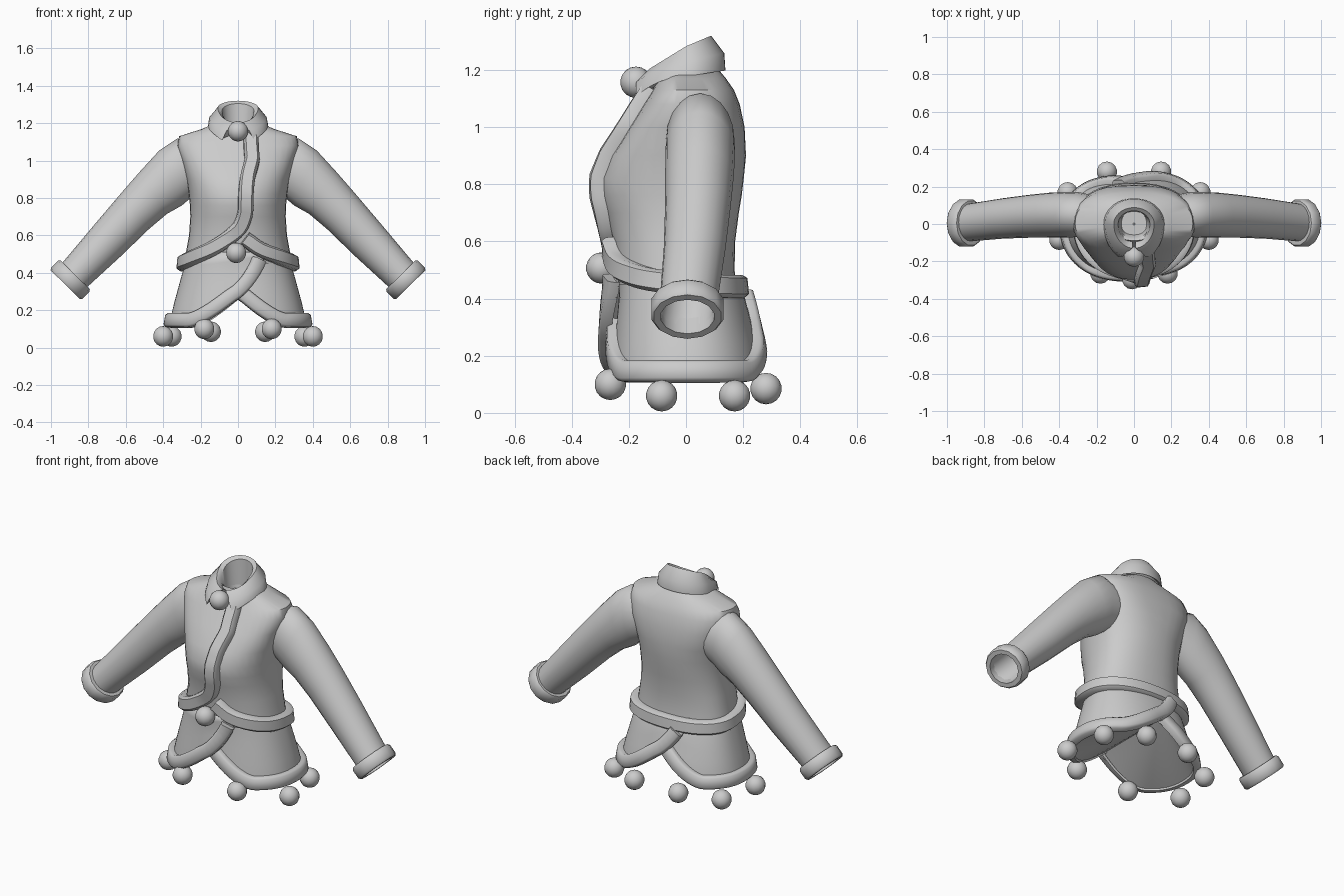
import bpy, bmesh, math
from mathutils import Vector

cube = bpy.data.objects.get("Cube")
if cube:
    bpy.data.objects.remove(cube, do_unlink=True)

cloth = bpy.data.materials.new("grey_cloth")
cloth.use_nodes = True
GREY = (0.6, 0.6, 0.6, 1)
cloth.diffuse_color = GREY
cloth.node_tree.nodes["Principled BSDF"].inputs["Base Color"].default_value = GREY


def finish(obj, angle=50):
    obj.data.materials.append(cloth)
    bpy.ops.object.select_all(action='DESELECT')
    obj.select_set(True)
    bpy.context.view_layer.objects.active = obj
    bpy.ops.object.shade_smooth_by_angle(angle=math.radians(angle))
    return obj


def loft(name, rows, wrap=True, loop=False, caps=False):
    """Skin a list of point rows; wrap closes each row, loop joins last to first."""
    bm = bmesh.new()
    grid = [[bm.verts.new(p) for p in row] for row in rows]
    n, m = len(grid), len(grid[0])
    for i in range(n if loop else n - 1):
        for j in range(m if wrap else m - 1):
            a, b, k = grid[i], grid[(i + 1) % n], (j + 1) % m
            bm.faces.new((a[j], b[j], b[k], a[k]))
    if caps:
        bm.faces.new(grid[0])
        bm.faces.new(grid[-1])
    if caps or loop:
        bmesh.ops.recalc_face_normals(bm, faces=bm.faces)
    mesh = bpy.data.meshes.new(name)
    bm.to_mesh(mesh)
    bm.free()
    obj = bpy.data.objects.new(name, mesh)
    bpy.context.collection.objects.link(obj)
    return finish(obj)


def band(name, frames, width, thick, shift=0.0, loop=False):
    """Padded trim with a rounded section along (point, normal, side) frames."""
    h = width / 2
    section = [(-h, -0.012), (-h, 0.6 * thick), (-0.7 * h, thick),
               (0.7 * h, thick), (h, 0.6 * thick), (h, -0.012)]
    rows = [[p + s * (u + shift) + n * v for u, v in section] for p, n, s in frames]
    loft(name, rows, loop=loop, caps=not loop)


# Profiles: height, half width, front depth, back depth
TORSO = [(0.45, .285, .245, .175), (0.5, .28, .25, .17), (0.6, .262, .255, .172),
         (0.7, .255, .28, .185), (.76, .257, .296, .195), (0.82, .263, .298, .202),
         (0.9, .275, .265, .21), (1.0, .30, .20, .205), (1.08, .325, .15, .188),
         (1.13, .315, .118, .168), (1.17, .19, .096, .14), (1.2, .125, .088, .115)]
SKIRT = [(0.1, .37, .275, .26), (0.2, .352, .268, .247),
         (0.42, .292, .247, .187), (0.52, .258, .25, .13)]


def oval(w, f, b, z, deg):
    """Squared oval with separate front and back depths, squarest at the shoulders."""
    power = 0.88 - 0.18 * max(0, 1 - abs(z - 1.0) / 0.17)
    c, s = math.cos(math.radians(deg)), math.sin(math.radians(deg))
    c, s = [math.copysign(abs(v) ** power, v) for v in (c, s)]
    return Vector((w * c, (b if s > 0 else f) * s, z))


def surface(profile, deg, z, out=0.0):
    lo, hi = profile[0], profile[1]
    for lo, hi in zip(profile, profile[1:]):
        if z <= hi[0]:
            break
    t = (z - lo[0]) / (hi[0] - lo[0])
    w, f, b = [lo[i] + (hi[i] - lo[i]) * t + out for i in (1, 2, 3)]
    return oval(w, f, b, z, deg)


def frames_on(profile, path, outs):
    """Frames for a path of (angle, height) drawn on a profiled surface."""
    pts = [surface(profile, d, z, o) for (d, z), o in zip(path, outs)]
    frames = []
    for i, (d, z) in enumerate(path):
        tan = (pts[min(i + 1, len(pts) - 1)] - pts[max(i - 1, 0)]).normalized()
        across = surface(profile, d + 4, z) - surface(profile, d - 4, z)
        up = surface(profile, d, z + 0.03) - surface(profile, d, z - 0.03)
        nrm = across.cross(up).normalized()
        frames.append((pts[i], nrm, nrm.cross(tan).normalized()))
    return frames


def smooth_path(pts, steps=4):
    """Catmull-Rom sampling of 2D points."""
    v = [Vector(p) for p in pts]
    v = [2 * v[0] - v[1]] + v + [2 * v[-1] - v[-2]]
    res = []
    for a, b, c, d in zip(v, v[1:], v[2:], v[3:]):
        for k in range(steps):
            t = k / steps
            res.append(0.5 * (2 * b + (c - a) * t + (2 * a - 5 * b + 4 * c - d) * t * t
                              + (3 * b - a - 3 * c + d) * t ** 3))
    return res + [v[-2]]


# Torso with a sunken neck hole
ring = [i * 10 for i in range(36)]
body = [(1.12, .065, .055, .065), (1.19, .08, .075, .08)] + TORSO[::-1]
loft("torso", [[oval(w, f, b, z, d) for d in ring] for z, w, f, b in body])
loft("neck_lining", [[oval(r, r, r, 1.13, d) for d in ring] for r in (.005, .075)])

# Front placket that sweeps into the waist belt
belt = smooth_path([(-81, 1.13), (-82, 1.06), (-82, .98), (-83, .9), (-83, .8), (-84, .71),
                    (-92, .62), (-112, .54), (-137, .49), (-162, .46), (-195, .445),
                    (-230, .44), (-270, .44), (-310, .44), (-345, .445), (-378, .46),
                    (-403, .485), (-428, .525), (-444, .585)])
band("placket_and_belt", frames_on(TORSO, belt, [0] * len(belt)), 0.08, 0.042)


# Two wrapped skirt panels with curved hems, each lapping over the other once
def hem(phi):
    return 0.108 + 0.34 * max(0, (abs(phi) - 48) / 67) ** 1.75


outline = []
for side, turn, lap in (("left", 0, 109), ("right", 180, 119)):
    rows = []
    for k in range(7):
        row = []
        for phi in range(-110, 116, 5):
            z = 0.51 + (hem(phi) - 0.51) * k / 6
            row.append(surface(SKIRT, turn + phi, z, 0.014 * phi / 90))
        rows.append(row)
    panel = loft(side + "_skirt_panel", rows, wrap=False)
    panel.modifiers.new("thickness", 'SOLIDIFY').thickness = 0.008
    phis = list(range(-92, lap, 4))
    path = [(turn + p, hem(p)) for p in phis]
    outs = [0.014 * p / 90 for p in phis]
    band(side + "_hem_trim", frames_on(SKIRT, path, outs), 0.075, 0.032, shift=0.037)
    outline += [surface(SKIRT, turn + p, hem(p) + 0.008, -0.008) for p in range(-90, 90, 6)]

# Underside of the skirt, fanned from the back notch
notch = surface(SKIRT, 90, hem(90) + 0.008, -0.012)
fan = bmesh.new()
apex = fan.verts.new(notch)
rim = [fan.verts.new(p) for p in outline]
for a, b in zip(rim, rim[1:] + rim[:1]):
    fan.faces.new((apex, b, a))
mesh = bpy.data.meshes.new("skirt_underside")
fan.to_mesh(mesh)
fan.free()
underside = bpy.data.objects.new("skirt_underside", mesh)
bpy.context.collection.objects.link(underside)
finish(underside)

# Sleeves: top and bottom of each ring in x, z, then centre and half width in y
SLEEVE = [(.22, 1.09, .18, .84, .05, .10), (.325, 1.118, .265, .79, .05, .12),
          (.42, 1.055, .30, .76, .05, .122), (.53, .935, .38, .715, .047, .12),
          (.63, .82, .475, .635, .042, .115), (.77, .655, .625, .49, .03, .108),
          (.969, .418, .841, .292, .005, .10),
          (.956, .426, .834, .304, .005, .092), (.74, .66, .62, .54, .03, .08)]
for side, s in (("left", 1), ("right", -1)):
    rows = []
    for tx, tz, bx, bz, yc, yw in SLEEVE:
        mid = Vector(((tx + bx) / 2, yc, (tz + bz) / 2))
        half = Vector(((tx - bx) / 2, 0, (tz - bz) / 2))
        row = []
        for i in range(20):
            a = math.tau * i / 20
            p = mid + half * math.cos(a) + Vector((0, yw * math.sin(a), 0))
            row.append((p.x * s, p.y, p.z))
        rows.append(row)
    loft(side + "_sleeve", rows, caps=True)

    # Padded cuff
    axis, across = Vector((.7 * s, 0, -.71)), Vector((.71 * s, 0, .7))
    frames = []
    for i in range(14):
        a = math.tau * i / 14
        n = across * math.cos(a) + Vector((0, math.sin(a), 0))
        p = Vector((.897 * s, .005, .363)) + across * .097 * math.cos(a)
        frames.append((p + Vector((0, .107 * math.sin(a), 0)), n, axis))
    band(side + "_cuff", frames, 0.075, 0.022, loop=True)


# Folded collar, open at the front with pointed tips
def around(r, front, back, z, ang):
    c = math.cos(ang)
    return Vector((r * math.sin(ang), (back if c > 0 else front) * c, z))


sections = []
for i in range(37):
    a = math.radians(-175 + 350 * i / 36)
    b = a * 0.85
    ca, cb = math.cos(a), math.cos(b)
    top_z = 1.283 + (.037 if ca > 0 else .08) * ca
    low_z = 1.178 + (.02 * cb if cb > 0 else -.095 * cb * cb)
    crest = around(.108, .13, .088, top_z, a)
    tip = around(.163, .205, .138, low_z, b)
    bulge = crest * 0.4 + tip * 0.6 + around(.014, .02, .016, .012, b)
    sections.append([around(.072, .07, .07, 1.15, a), around(.085, .105, .07, top_z - .015, a),
                     crest, bulge, tip, around(.148, .18, .122, low_z + .012, b)])
loft("collar", sections, caps=True)


# Round pompoms and buttons
def ball(name, loc):
    bpy.ops.mesh.primitive_uv_sphere_add(segments=14, ring_count=9, radius=0.055, location=loc)
    bpy.context.object.name = name
    finish(bpy.context.object)


for side, s in (("left", 1), ("right", -1)):
    for spot, x, y, z in (("side_front", .40, -.085, .06), ("side_back", .355, .17, .06),
                          ("front", .18, -.265, .10), ("back", .145, .28, .085)):
        ball(f"{side}_{spot}_pompom", (x * s, y, z))
ball("collar_button", (0, -.175, 1.157))
ball("waist_button", (-.01, -.295, .507))
